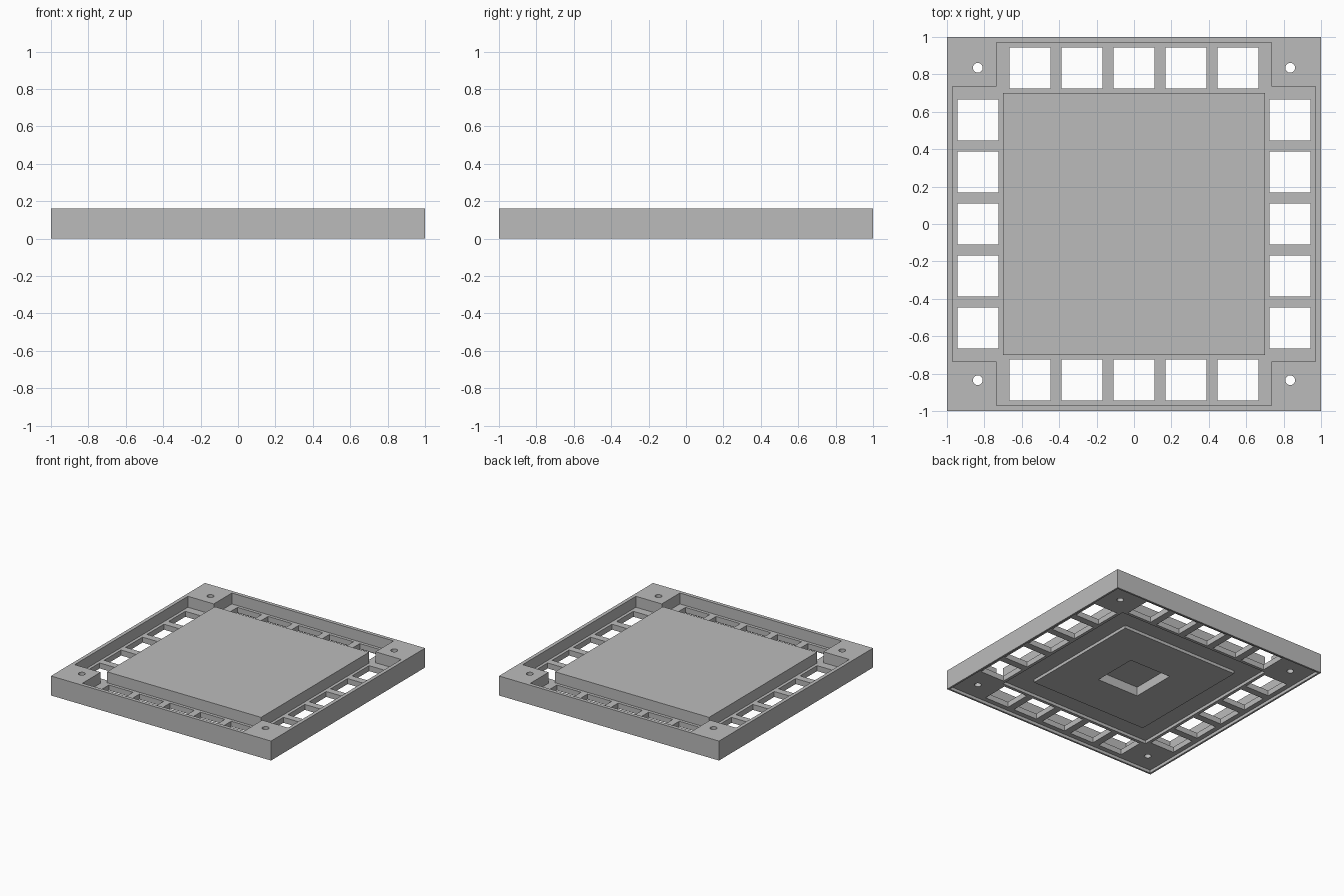
import bpy
import bmesh
import math
from mathutils import Matrix

if "Cube" in bpy.data.objects:
    bpy.data.objects.remove(bpy.data.objects["Cube"], do_unlink=True)

HEIGHT = 0.16      # overall height
FLOOR = 0.07       # top of the thin perforated floor
UNDER = 0.025      # underside of the floor, inside the bottom lip
SLAB = 0.7         # half width of the centre slab
PITCH = 0.278      # spacing of the windows
RING = 0.835       # distance of windows and screw holes from the centre

grey = bpy.data.materials.new("plain grey")
grey.use_nodes = True
grey.diffuse_color = (0.5, 0.5, 0.5, 1)
grey.node_tree.nodes["Principled BSDF"].inputs["Base Color"].default_value = grey.diffuse_color


def make_object(name, bm):
    bmesh.ops.recalc_face_normals(bm, faces=bm.faces)
    mesh = bpy.data.meshes.new(name)
    bm.to_mesh(mesh)
    bm.free()
    mesh.materials.append(grey)
    obj = bpy.data.objects.new(name, mesh)
    bpy.context.collection.objects.link(obj)
    return obj


def add_box(bm, x, y, half_x, half_y, low, high):
    place = Matrix.Translation((x, y, (low + high) / 2))
    size = Matrix.Diagonal((2 * half_x, 2 * half_y, high - low, 1))
    bmesh.ops.create_cube(bm, size=1, matrix=place @ size)


def cut(target, bm):
    cutter = make_object("cutter", bm)
    cutter.hide_render = True
    mod = target.modifiers.new("cut", "BOOLEAN")
    mod.operation = "DIFFERENCE"
    mod.solver = "EXACT"
    mod.object = cutter
    bpy.context.view_layer.objects.active = target
    bpy.ops.object.modifier_apply(modifier=mod.name)
    bpy.data.objects.remove(cutter, do_unlink=True)


# Outer frame block
bm = bmesh.new()
add_box(bm, 0, 0, 1, 1, 0, HEIGHT)
frame = make_object("frame", bm)

# Cross-shaped pocket from above, leaving thin walls and four corner blocks
for half_x, half_y in ((0.97, 0.735), (0.735, 0.97)):
    bm = bmesh.new()
    add_box(bm, 0, 0, half_x, half_y, FLOOR, 0.3)
    cut(frame, bm)

# Shallow recess below, leaving a thin lip around the edge
bm = bmesh.new()
add_box(bm, 0, 0, 0.985, 0.985, -0.1, UNDER)
cut(frame, bm)

# Five windows per side, corner screw holes and the centre opening
bm = bmesh.new()
for side in (-1, 1):
    for i in range(-2, 3):
        add_box(bm, i * PITCH, side * RING, 0.11, 0.11, -0.1, 0.3)
        add_box(bm, side * RING, i * PITCH, 0.11, 0.11, -0.1, 0.3)
    for end in (-1, 1):
        bmesh.ops.create_cone(bm, cap_ends=True, segments=32, radius1=0.026,
                              radius2=0.026, depth=1,
                              matrix=Matrix.Translation((side * RING, end * RING, 0)))
add_box(bm, 0, 0, SLAB, SLAB, -0.1, 0.3)
cut(frame, bm)

# Centre slab: square rings from the underside pocket, over the step, to the top
profile = [(0.19, 0.1), (0.19, UNDER), (0.535, UNDER),
           (0.535, 0.05), (SLAB, 0.05), (SLAB, HEIGHT)]
bm = bmesh.new()
rings = [[bm.verts.new((sx * h, sy * h, z))
          for sx, sy in ((-1, -1), (1, -1), (1, 1), (-1, 1))] for h, z in profile]
for a, b in zip(rings, rings[1:]):
    for i in range(4):
        j = (i + 1) % 4
        bm.faces.new((a[i], a[j], b[j], b[i]))
bm.faces.new(rings[0])
bm.faces.new(rings[-1])
make_object("centre_slab", bm)

# Smooth only the round screw holes
bpy.ops.object.select_all(action="DESELECT")
frame.select_set(True)
bpy.context.view_layer.objects.active = frame
bpy.ops.object.shade_smooth_by_angle(angle=math.radians(30))
